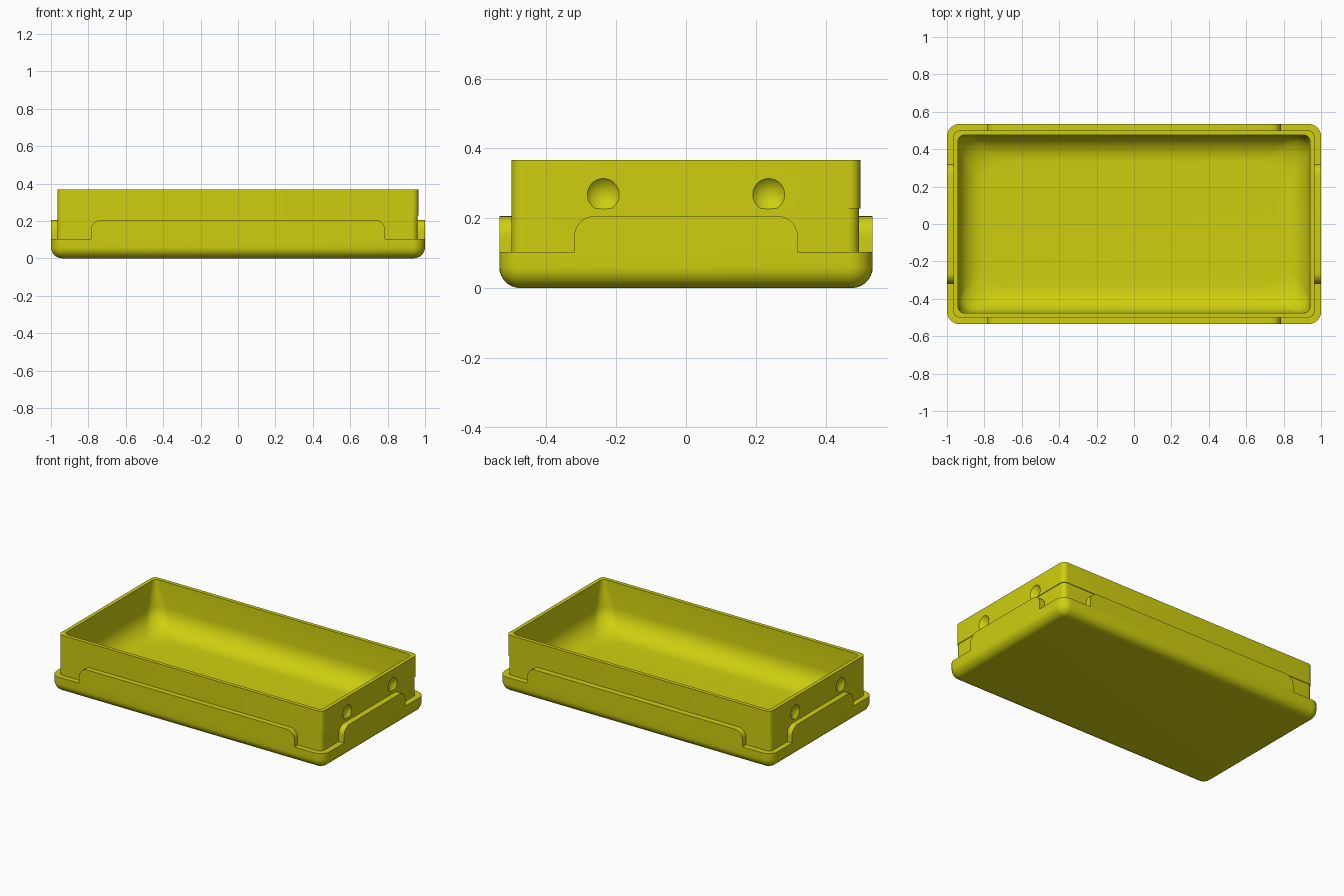
import bpy, bmesh, math
from mathutils import Matrix, Vector

if "Cube" in bpy.data.objects:
    bpy.data.objects.remove(bpy.data.objects["Cube"])

yellow = bpy.data.materials.new("mustard yellow")
yellow.diffuse_color = (0.62, 0.62, 0.005, 1)
yellow.use_nodes = True
yellow.node_tree.nodes["Principled BSDF"].inputs["Base Color"].default_value = yellow.diffuse_color


def make_object(name, bm):
    bmesh.ops.recalc_face_normals(bm, faces=bm.faces)
    mesh = bpy.data.meshes.new(name)
    bm.to_mesh(mesh)
    bm.free()
    mesh.materials.append(yellow)
    obj = bpy.data.objects.new(name, mesh)
    bpy.context.collection.objects.link(obj)
    return obj


def activate(obj):
    bpy.ops.object.select_all(action='DESELECT')
    obj.select_set(True)
    bpy.context.view_layer.objects.active = obj


def shade(obj):
    activate(obj)
    bpy.ops.object.shade_smooth_by_angle(angle=math.radians(30))


def ring(bm, hx, hy, r, z, shift=0.0, seg=8):
    """Rounded rectangle of vertices at height z."""
    verts = []
    for k, (sx, sy) in enumerate([(1, 1), (-1, 1), (-1, -1), (1, -1)]):
        for i in range(seg + 1):
            a = (k + i / seg) * math.pi / 2
            verts.append(bm.verts.new((sx * (hx - r) + r * math.cos(a) + shift,
                                       sy * (hy - r) + r * math.sin(a) + shift, z)))
    return verts


# Tray shell: one loft from the underside, up the outside and down the inside
BASE_X, BASE_Y, BASE_Z = 1.0, 0.535, 0.103
WALL_X, WALL_Y, RIM_Z = 0.965, 0.50, 0.367
IN_X, IN_Y, FLOOR_Z, FILLET = 0.94, 0.475, 0.06, 0.14
STEPS = 8
rings = []
for i in range(STEPS + 1):                       # rounded bottom edge
    a = i / STEPS * math.pi / 2
    d = 0.06 * (1 - math.sin(a))
    rings.append((BASE_X - d, BASE_Y - d, 0.067 - d, 0.06 * (1 - math.cos(a)), 0))
rings += [(BASE_X, BASE_Y, 0.067, BASE_Z, 0),    # ledge
          (WALL_X - 0.002, WALL_Y - 0.002, 0.032, BASE_Z, -0.002),
          (WALL_X - 0.002, WALL_Y - 0.002, 0.032, 0.228, -0.002),
          (WALL_X, WALL_Y, 0.032, 0.228, 0),     # upper wall
          (WALL_X, WALL_Y, 0.032, RIM_Z, 0),
          (IN_X, IN_Y, 0.03, RIM_Z, 0)]          # rim
for i in range(STEPS + 1):                       # cavity with filleted floor
    a = i / STEPS * math.pi / 2
    d = FILLET * (1 - math.cos(a))
    rings.append((IN_X - d, IN_Y - d, 0.08 + 0.05 * i / STEPS,
                  FLOOR_Z + FILLET * (1 - math.sin(a)), 0))

bm = bmesh.new()
loops = [ring(bm, *p) for p in rings]
for lo, hi in zip(loops, loops[1:]):
    n = len(lo)
    for i in range(n):
        j = (i + 1) % n
        bm.faces.new((lo[i], lo[j], hi[j], hi[i]))
bm.faces.new(loops[0][::-1])
bm.faces.new(loops[-1])
tray = make_object("tray_shell", bm)

# Shallow round finger dimples on both short ends
R_DIMPLE, DEPTH = 0.046, 0.02
R_BALL = (R_DIMPLE ** 2 + DEPTH ** 2) / (2 * DEPTH)
bm = bmesh.new()
for sx in (-1, 1):
    for sy in (-1, 1):
        centre = Vector((sx * (WALL_X + R_BALL - DEPTH), sy * 0.237, 0.268))
        bmesh.ops.create_uvsphere(
            bm, u_segments=32, v_segments=24, radius=R_BALL,
            matrix=Matrix.Translation(centre) @ Matrix.Rotation(math.pi / 2, 4, 'Y'))
cutter = make_object("dimple_cutter", bm)
cutter.hide_render = True
mod = tray.modifiers.new("dimples", 'BOOLEAN')
mod.operation, mod.solver, mod.object = 'DIFFERENCE', 'EXACT', cutter
activate(tray)
bpy.ops.object.modifier_apply(modifier=mod.name)
bpy.data.objects.remove(cutter)
shade(tray)


# Raised tabs with rounded upper corners, one on each side
def tab(name, half, outer, angle, top=0.206, r=0.057):
    bm = bmesh.new()
    pts = [(half, BASE_Z)]
    for k, sx in enumerate((1, -1)):
        for i in range(9):
            a = (k + i / 8) * math.pi / 2
            pts.append((sx * (half - r) + r * math.cos(a), top - r + r * math.sin(a)))
    pts.append((-half, BASE_Z))
    face = bm.faces.new([bm.verts.new((x, -outer, z)) for x, z in pts])
    out = bmesh.ops.extrude_face_region(bm, geom=[face], use_keep_orig=True)
    new = [v for v in out["geom"] if isinstance(v, bmesh.types.BMVert)]
    bmesh.ops.translate(bm, verts=new, vec=(0, 0.042, 0))
    bm.transform(Matrix.Rotation(angle, 4, 'Z'))
    shade(make_object(name, bm))


tab("front_tab", 0.787, BASE_Y, 0)
tab("back_tab", 0.787, BASE_Y, math.pi)
tab("right_tab", 0.32, BASE_X, math.pi / 2)
tab("left_tab", 0.32, BASE_X, -math.pi / 2)
